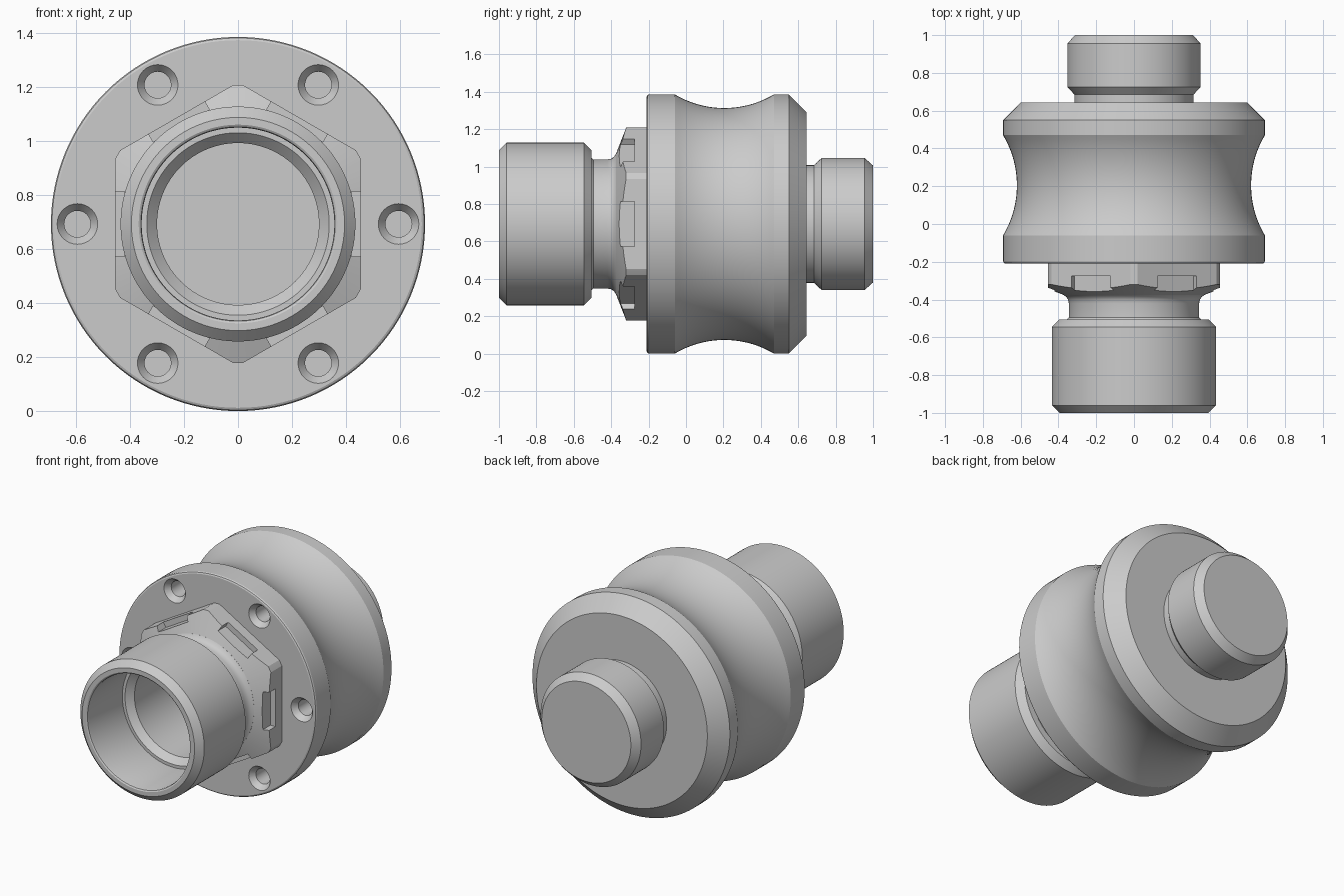
import bpy, bmesh
from math import sin, cos, pi, radians, sqrt
from mathutils import Matrix, Vector

if "Cube" in bpy.data.objects:
    bpy.data.objects.remove(bpy.data.objects["Cube"])

CZ = 0.693   # height of the turning axis, which runs along y


def lathe(bm, profile, steps=128, phase=0.0, closed=True, offset=(0, 0, 0)):
    """Spin a (y, radius) profile around the y axis."""
    n = len(profile)
    verts = [bm.verts.new((r, y, 0)) for y, r in profile]
    edges = [bm.edges.new((verts[i], verts[(i + 1) % n]))
             for i in range(n if closed else n - 1)]
    bmesh.ops.rotate(bm, verts=verts, cent=(0, 0, 0), matrix=Matrix.Rotation(phase, 3, 'Y'))
    old = set(bm.verts) - set(verts)
    bmesh.ops.spin(bm, geom=verts + edges, cent=(0, 0, 0), axis=(0, 1, 0),
                   angle=2 * pi, steps=steps)
    new = [v for v in bm.verts if v not in old]
    bmesh.ops.remove_doubles(bm, verts=new, dist=1e-5)
    new = [v for v in bm.verts if v not in old]
    bmesh.ops.translate(bm, verts=new, vec=Vector(offset))


def make(name, bm):
    bmesh.ops.recalc_face_normals(bm, faces=bm.faces)
    me = bpy.data.meshes.new(name)
    bm.to_mesh(me)
    bm.free()
    ob = bpy.data.objects.new(name, me)
    ob.location.z = CZ
    bpy.context.collection.objects.link(ob)
    return ob


def turned(name, profile, **kw):
    bm = bmesh.new()
    lathe(bm, profile, **kw)
    return make(name, bm)


def boolean(ob, cutter, operation):
    mod = ob.modifiers.new("cut", 'BOOLEAN')
    mod.operation, mod.object, mod.solver = operation, cutter, 'EXACT'
    dg = bpy.context.evaluated_depsgraph_get()
    me = bpy.data.meshes.new_from_object(ob.evaluated_get(dg))
    ob.modifiers.clear()
    ob.data = me
    bpy.data.objects.remove(cutter)


def smooth(ob):
    ob.data.polygons.foreach_set("use_smooth", [True] * len(ob.data.polygons))
    ob.data.set_sharp_from_angle(angle=radians(25))


# Front socket: chamfered tube, stepped bore and a neck flaring into the collar
socket = turned("front_socket", [
    (-0.21, 0.30), (-0.61, 0.30), (-0.65, 0.338), (-0.65, 0.357), (-0.985, 0.357),
    (-0.995, 0.360), (-1.0, 0.368), (-1.0, 0.395), (-0.96, 0.435), (-0.545, 0.435),
    (-0.505, 0.395), (-0.505, 0.355), (-0.495, 0.345), (-0.42, 0.345), (-0.40, 0.349),
    (-0.385, 0.359), (-0.375, 0.375), (-0.34, 0.375), (-0.34, 0.34), (-0.21, 0.34)])

# Hexagonal collar: coned ring trimmed to a hexagon, with a pocket in each flat
collar = turned("hex_collar", [(-0.2, 0.335), (-0.35, 0.335), (-0.375, 0.374),
                               (-0.32, 0.515), (-0.2, 0.515)])
hexagon = turned("hex_cutter", [(-0.5, 0), (-0.5, 0.455 / cos(pi / 6)),
                                (-0.1, 0.455 / cos(pi / 6)), (-0.1, 0)],
                 steps=6, phase=pi / 6, closed=False)
boolean(collar, hexagon, 'INTERSECT')
bm = bmesh.new()
for k in range(6):
    m = (Matrix.Rotation(k * pi / 3, 4, 'Y') @ Matrix.Translation((0.52, -0.3625, 0))
         @ Matrix.Diagonal((0.2, 0.175, 0.24, 1)))
    bmesh.ops.create_cube(bm, size=1, matrix=m)
boolean(collar, make("pocket_cutter", bm), 'DIFFERENCE')

# Spool: flange, concave groove and chamfered rear rim
half, sag, top = 0.265, 0.073, 0.693
rad = (half ** 2 + sag ** 2) / (2 * sag)
groove = []
for i in range(25):
    d = half * (i / 12 - 1)
    groove.append((0.205 + d, top - sag + rad - sqrt(rad ** 2 - d ** 2)))
spool = turned("spool", [(0.1, 0), (0.1, 0.30), (-0.21, 0.30), (-0.21, 0.681),
                         (-0.206, 0.689), (-0.198, top)] + groove +
               [(0.55, top), (0.643, 0.60), (0.643, 0)], closed=False)

# Six countersunk bolt holes in the flange
bm = bmesh.new()
for k in range(6):
    a = k * pi / 3
    lathe(bm, [(-0.25, 0), (-0.25, 0.0752), (-0.21, 0.0752), (-0.175, 0.049),
               (-0.07, 0.049), (-0.07, 0)], steps=32, closed=False,
          offset=(0.595 * cos(a), 0, 0.595 * sin(a)))
boolean(spool, make("hole_cutter", bm), 'DIFFERENCE')

# Rear plug: neck and chamfered solid end
plug = turned("rear_plug", [(0.6, 0), (0.6, 0.315), (0.685, 0.315), (0.725, 0.353),
                            (0.955, 0.353), (1.0, 0.313), (1.0, 0)], closed=False)

for ob in (socket, collar, spool, plug):
    smooth(ob)
